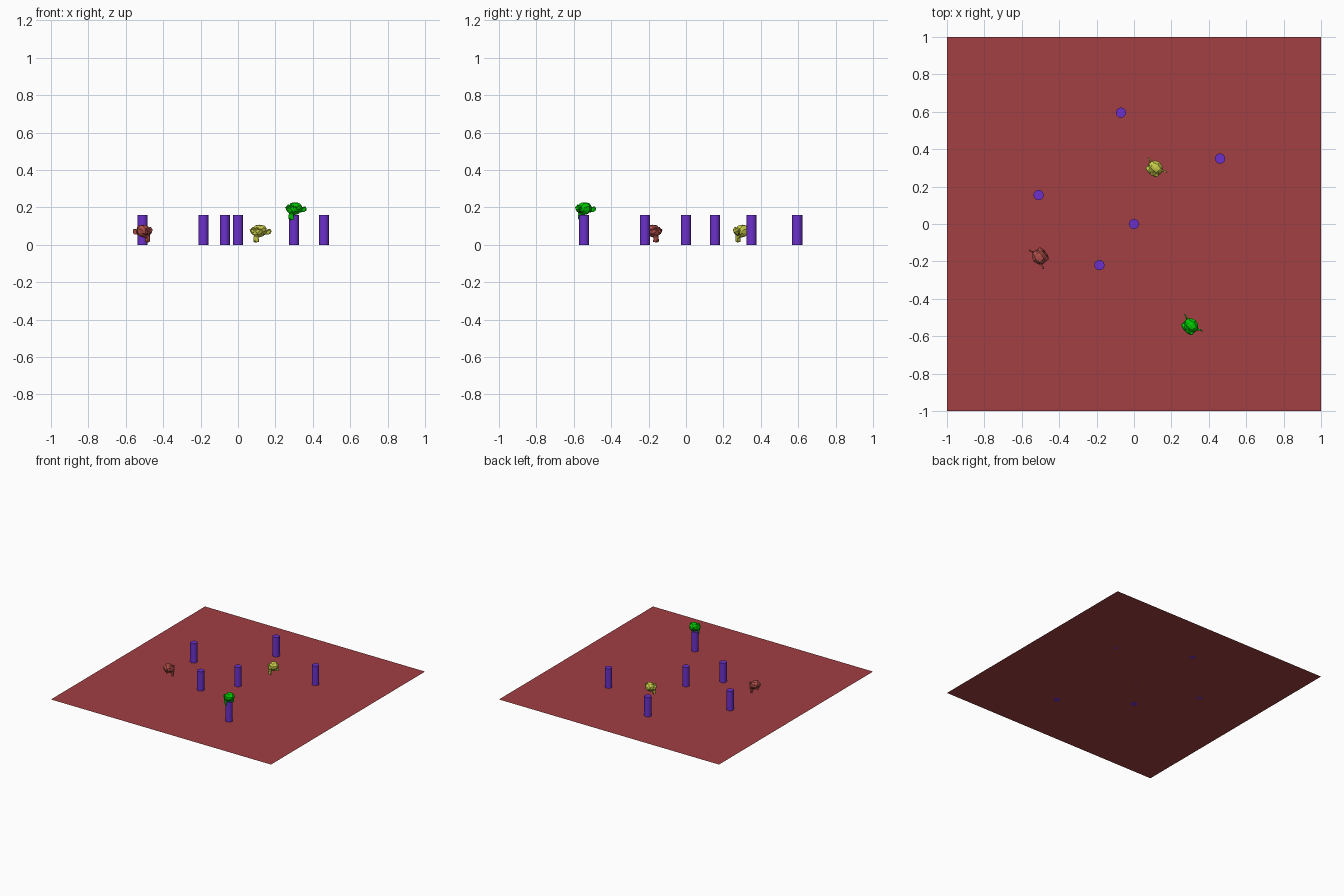
import bpy
from math import radians

if "Cube" in bpy.data.objects:
    bpy.data.objects.remove(bpy.data.objects["Cube"])


def material(name, rgb):
    m = bpy.data.materials.new(name)
    m.diffuse_color = (*rgb, 1)
    m.use_nodes = True
    m.node_tree.nodes["Principled BSDF"].inputs["Base Color"].default_value = m.diffuse_color
    return m


def finish(name, mat):
    ob = bpy.context.object
    ob.name = name
    ob.data.materials.append(mat)
    return ob


red = material("floor_red", (0.36, 0.05, 0.055))
purple = material("pillar_purple", (0.15, 0.03, 0.6))
green = material("head_green", (0.0, 0.6, 0.0))
yellow = material("head_yellow", (0.6, 0.62, 0.07))
rust = material("head_rust", (0.42, 0.075, 0.065))

# Flat square floor
bpy.ops.mesh.primitive_plane_add(size=2)
finish("floor", red)

# Round pillars scattered over the floor
HEIGHT = 0.16
pillars = [(0, 0), (-0.07, 0.595), (0.46, 0.35),
           (-0.51, 0.155), (-0.185, -0.22), (0.3, -0.545)]
for i, (x, y) in enumerate(pillars):
    bpy.ops.mesh.primitive_cylinder_add(vertices=32, radius=0.027, depth=HEIGHT,
                                        location=(x, y, HEIGHT / 2))
    finish(f"pillar_{i + 1}", purple)

# Small faceted monkey heads, each turned about the vertical axis
heads = [("green_head", (0.302, -0.545, 0.18), -44, green),
         ("yellow_head", (0.112, 0.298, 0.06), -38, yellow),
         ("rust_head", (-0.504, -0.175, 0.06), 127, rust)]
for name, loc, turn, mat in heads:
    bpy.ops.mesh.primitive_monkey_add(size=2, location=loc,
                                      rotation=(0, 0, radians(turn)))
    finish(name, mat).scale = (0.048,) * 3
